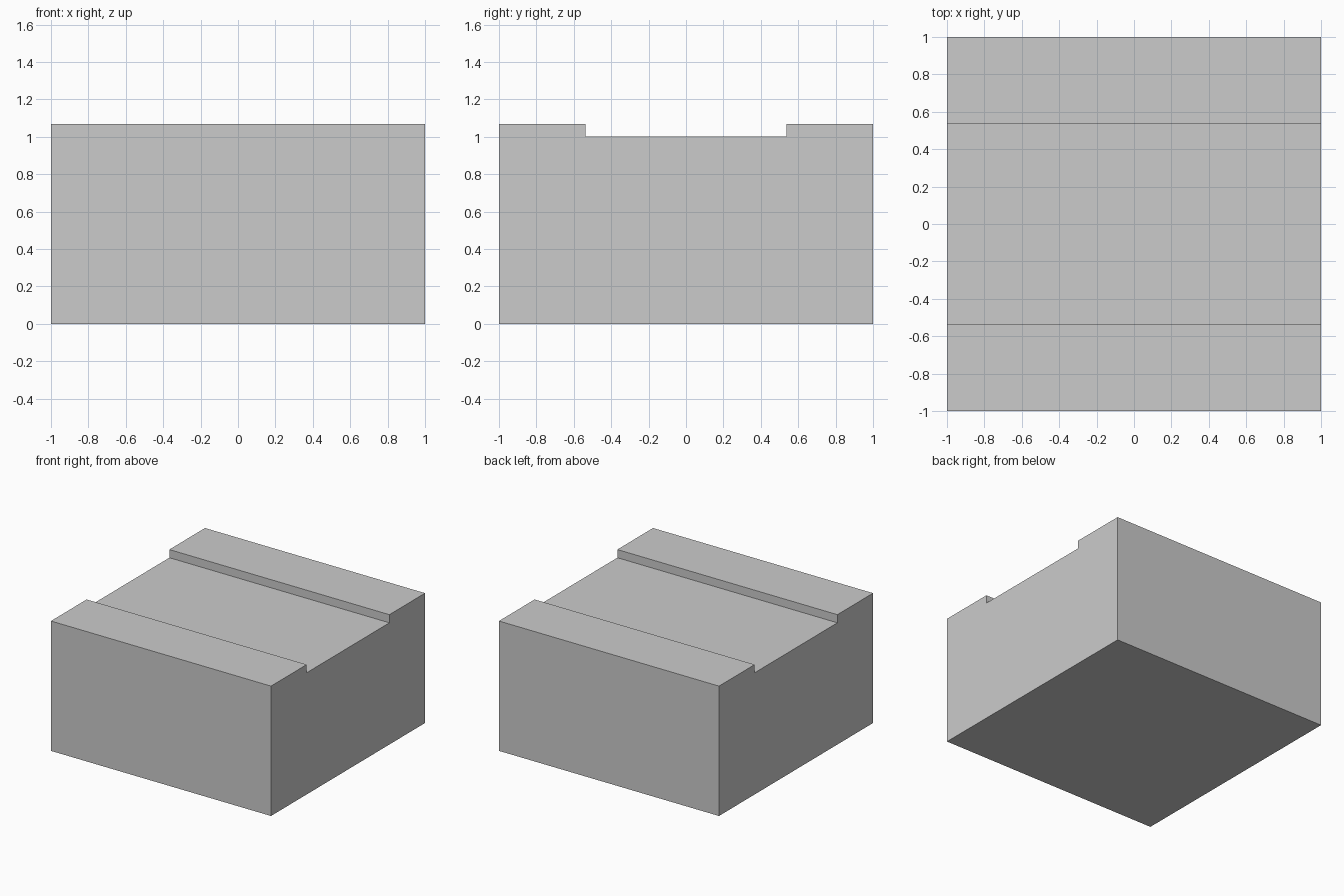
import bpy
import bmesh

if "Cube" in bpy.data.objects:
    bpy.data.objects.remove(bpy.data.objects["Cube"])

HALF = 1.0        # half width and half depth of the block
TOP = 1.067       # height of the two raised strips
FLOOR = 1.0       # height of the channel floor
CHANNEL = 0.537   # half width of the channel

# Block cross-section (y, z): right half, mirrored to the left
right = [(HALF, 0), (HALF, TOP), (CHANNEL, TOP), (CHANNEL, FLOOR)]
profile = right + [(-y, z) for y, z in reversed(right)]

# Extrude the cross-section along x
bm = bmesh.new()
face = bm.faces.new([bm.verts.new((-HALF, y, z)) for y, z in profile])
result = bmesh.ops.extrude_face_region(bm, geom=[face])
moved = [g for g in result["geom"] if isinstance(g, bmesh.types.BMVert)]
bmesh.ops.translate(bm, verts=moved, vec=(2 * HALF, 0, 0))

# Close the starting end if the extrusion removed it
open_edges = [e for e in bm.edges if e.is_boundary]
if open_edges:
    bmesh.ops.holes_fill(bm, edges=open_edges, sides=0)
bmesh.ops.recalc_face_normals(bm, faces=bm.faces[:])

mesh = bpy.data.meshes.new("channelled_block")
bm.to_mesh(mesh)
bm.free()
block = bpy.data.objects.new("channelled_block", mesh)
bpy.context.collection.objects.link(block)
